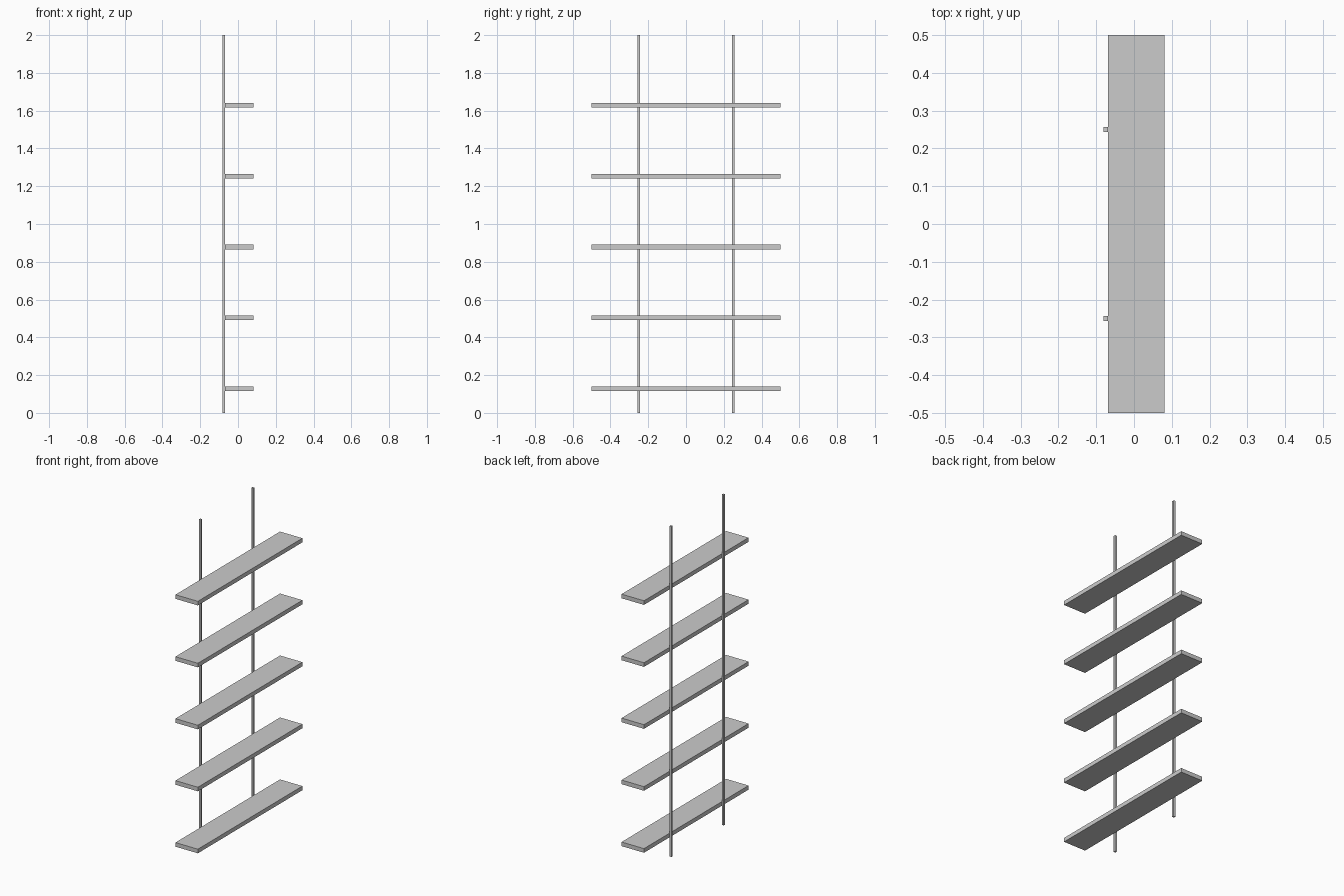
import bpy

if "Cube" in bpy.data.objects:
    bpy.data.objects.remove(bpy.data.objects["Cube"])

POST = 0.0125      # square post thickness
DEPTH = 0.15       # shelf depth
BACK = -(DEPTH + POST) / 2


def box(name, centre, size):
    bpy.ops.mesh.primitive_cube_add(size=1, location=centre)
    ob = bpy.context.object
    ob.name = name
    ob.scale = size
    bpy.ops.object.transform_apply(location=False, rotation=False, scale=True)
    return ob


# Two slim wall uprights
for name, y in (("left_upright", -0.25), ("right_upright", 0.25)):
    box(name, (BACK + POST / 2, y, 1.0), (POST, POST, 2.0))

# Five evenly spaced boards resting against the uprights
for i in range(5):
    box(f"shelf_{i + 1}", (BACK + POST + DEPTH / 2, 0, 0.128 + 0.375 * i),
        (DEPTH, 1.0, 0.025))
